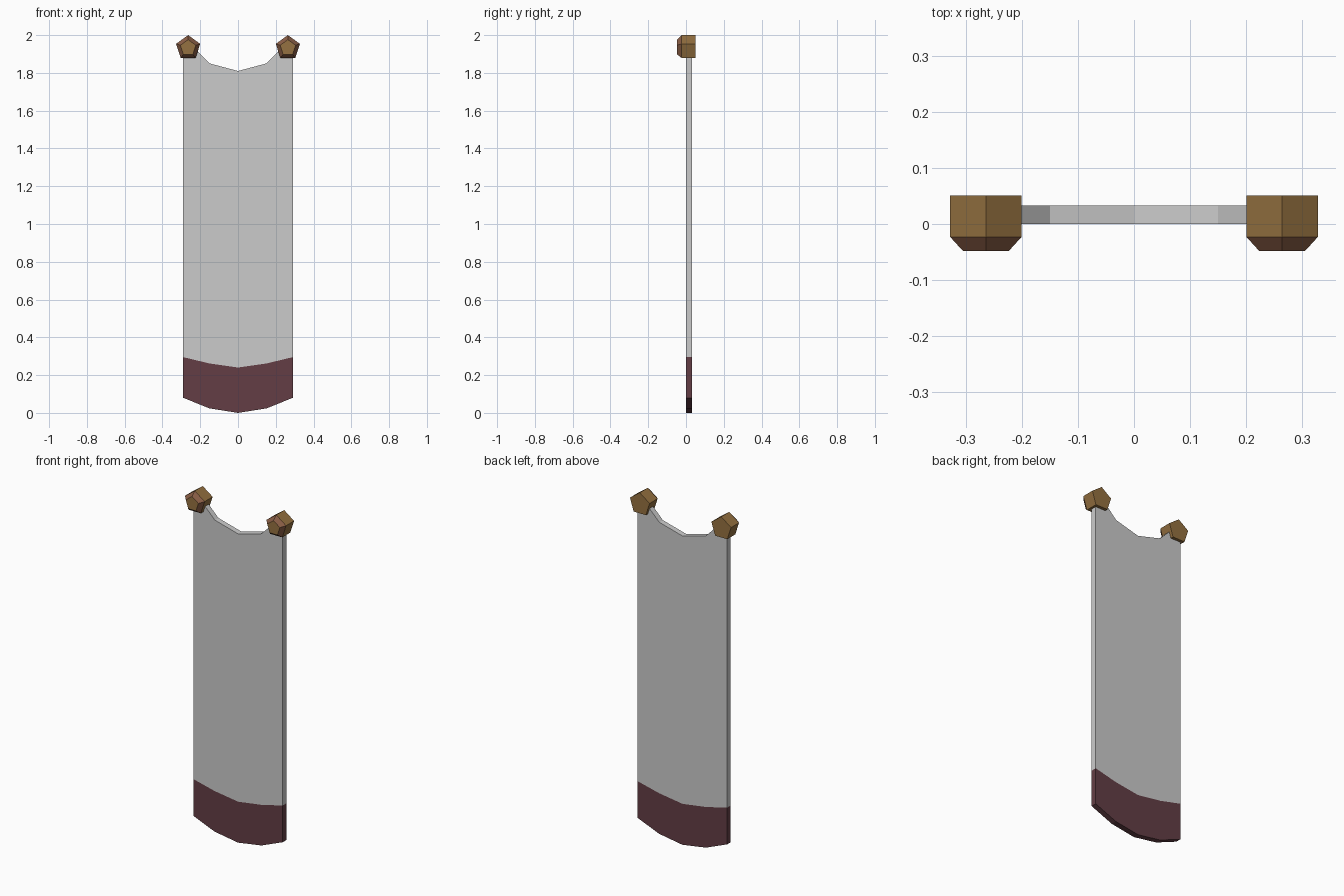
import bpy, bmesh, math

cube = bpy.data.objects.get("Cube")
if cube:
    bpy.data.objects.remove(cube, do_unlink=True)


def material(name, color):
    m = bpy.data.materials.new(name)
    m.use_nodes = True
    m.diffuse_color = (*color, 1)
    m.node_tree.nodes["Principled BSDF"].inputs["Base Color"].default_value = (*color, 1)
    return m


cloth = material("grey cloth", (0.6, 0.6, 0.6))
maroon = material("maroon hem", (0.125, 0.048, 0.059))
wood = material("brown wood", (0.30, 0.165, 0.052))
rim_wood = material("reddish brown rim", (0.25, 0.11, 0.06))


def loft(name, rings, mats, rim=None):
    """Join matching rings of points with side faces and cap both ends."""
    bm = bmesh.new()
    loops = [[bm.verts.new(p) for p in ring] for ring in rings]
    n = len(loops[0])
    bm.faces.new(loops[0])
    bm.faces.new(loops[-1])
    for k, (a, b) in enumerate(zip(loops, loops[1:])):
        for i in range(n):
            j = (i + 1) % n
            face = bm.faces.new((a[i], a[j], b[j], b[i]))
            face.material_index = 1 if k == rim else 0
    bmesh.ops.recalc_face_normals(bm, faces=bm.faces)
    mesh = bpy.data.meshes.new(name)
    bm.to_mesh(mesh)
    bm.free()
    for m in mats:
        mesh.materials.append(m)
    obj = bpy.data.objects.new(name, mesh)
    bpy.context.collection.objects.link(obj)
    return obj


def mirrored(half):
    """Complete a left-to-centre edge with its mirror image."""
    return half + [(-x, z) for x, z in reversed(half[:-1])]


def slab(name, lower, upper, mat):
    outline = mirrored(lower) + mirrored(upper)[::-1]
    loft(name, [[(x, y, z) for x, z in outline] for y in (0, 0.033)], [mat])


# Hanging cloth with a scooped top, and its hem band
hem_low = [(-0.29, 0.08), (-0.152, 0.024), (0, 0)]
hem_high = [(-0.29, 0.295), (-0.152, 0.262), (0, 0.24)]
scoop = [(-0.29, 1.95), (-0.25, 1.95), (-0.15, 1.85), (0, 1.81)]
slab("cloth_panel", hem_high, scoop, cloth)
slab("cloth_hem", hem_low, hem_high, maroon)


# Five-sided pegs with a bevelled front rim
def pentagon(x, y, radius):
    angles = [math.radians(90 + 72 * i) for i in range(5)]
    return [(x + radius * math.cos(a), y, 1.933 + radius * math.sin(a)) for a in angles]


for side, x in (("left", 0.264), ("right", -0.264)):
    rings = [pentagon(x, -0.048, 0.043), pentagon(x, -0.023, 0.067), pentagon(x, 0.051, 0.067)]
    loft(side + "_peg", rings, [wood, rim_wood], rim=0)
